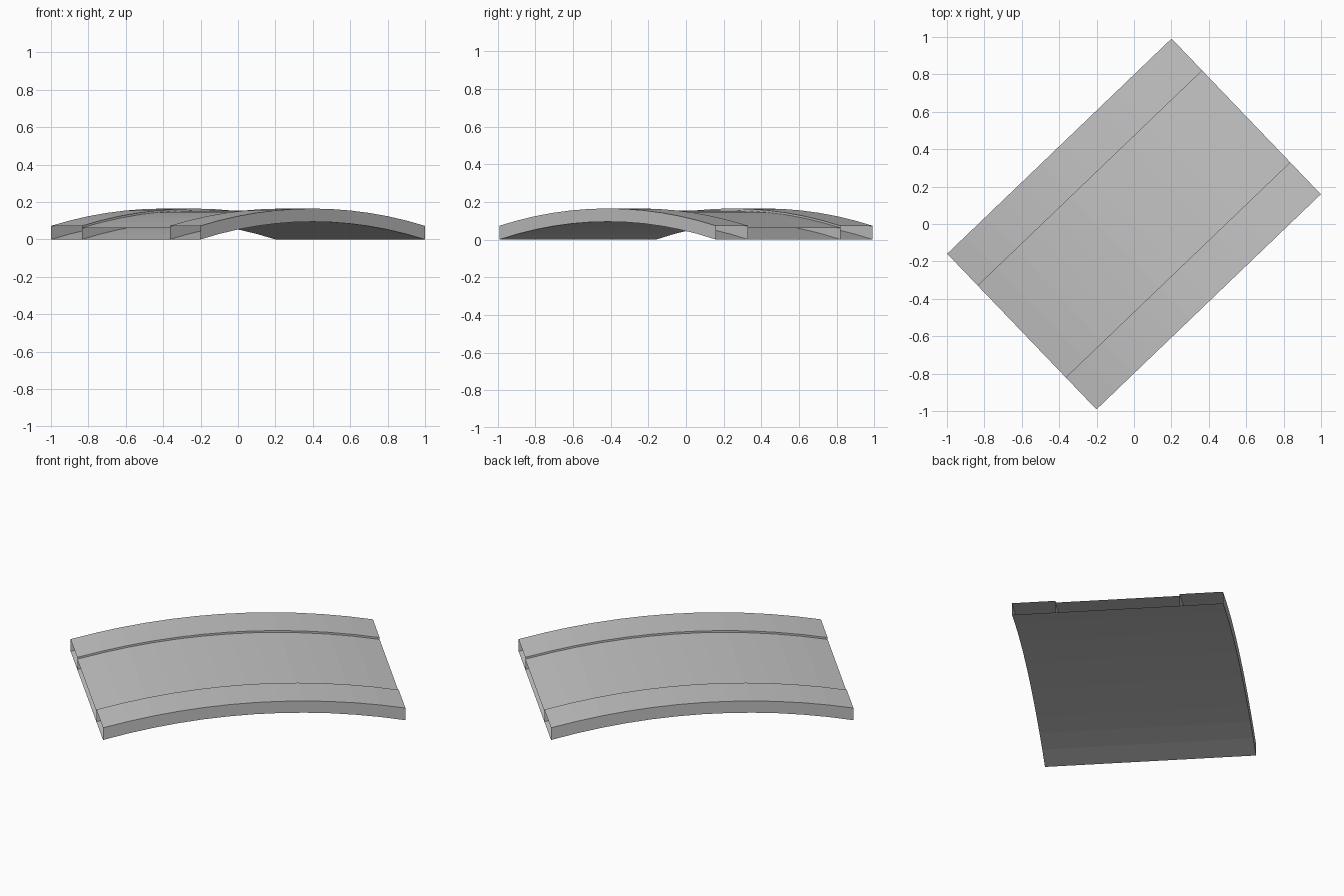
import bpy, bmesh, math
from mathutils import Matrix

cube = bpy.data.objects.get("Cube")
if cube:
    bpy.data.objects.remove(cube, do_unlink=True)

LENGTH, WIDTH, RIM = 1.662, 1.153, 0.237
SEGMENTS = 12
TURN = Matrix.Rotation(math.radians(43.8), 4, 'Z')

grey = bpy.data.materials.new("light_grey")
grey.use_nodes = True
colour = (0.55, 0.55, 0.55, 1)
grey.diffuse_color = colour
grey.node_tree.nodes["Principled BSDF"].inputs["Base Color"].default_value = colour


def arch(u, end_z, rise):
    """Height of a shallow circular arch at distance u from its middle."""
    half = LENGTH / 2
    radius = (half * half + rise * rise) / (2 * rise)
    return end_z + rise - radius + math.sqrt(radius * radius - u * u)


def arched_strip(name, v0, v1, top_end, walls):
    """Curved strip, open at both ends, with optional side walls."""
    bm = bmesh.new()
    rings = []
    for i in range(SEGMENTS + 1):
        u = LENGTH * (i / SEGMENTS - 0.5)
        low, high = arch(u, 0, 0.095), arch(u, top_end, 0.092)
        rings.append([bm.verts.new(TURN @ Matrix.Translation((u, v, z)).translation)
                      for v, z in ((v0, low), (v1, low), (v1, high), (v0, high))])
    for a, b in zip(rings, rings[1:]):
        for k in (range(4) if walls else (0, 2)):
            n = (k + 1) % 4
            bm.faces.new((a[k], a[n], b[n], b[k]))
    mesh = bpy.data.meshes.new(name)
    bm.to_mesh(mesh)
    bm.free()
    mesh.materials.append(grey)
    obj = bpy.data.objects.new(name, mesh)
    bpy.context.collection.objects.link(obj)


# Raised hollow rims along both long sides
edge, inner = WIDTH / 2, WIDTH / 2 - RIM
arched_strip("front_rim", -edge, -inner, 0.073, True)
arched_strip("back_rim", inner, edge, 0.073, True)

# Slightly sunken middle, sharing the rims' inner walls
arched_strip("middle_panel", -inner, inner, 0.062, False)
